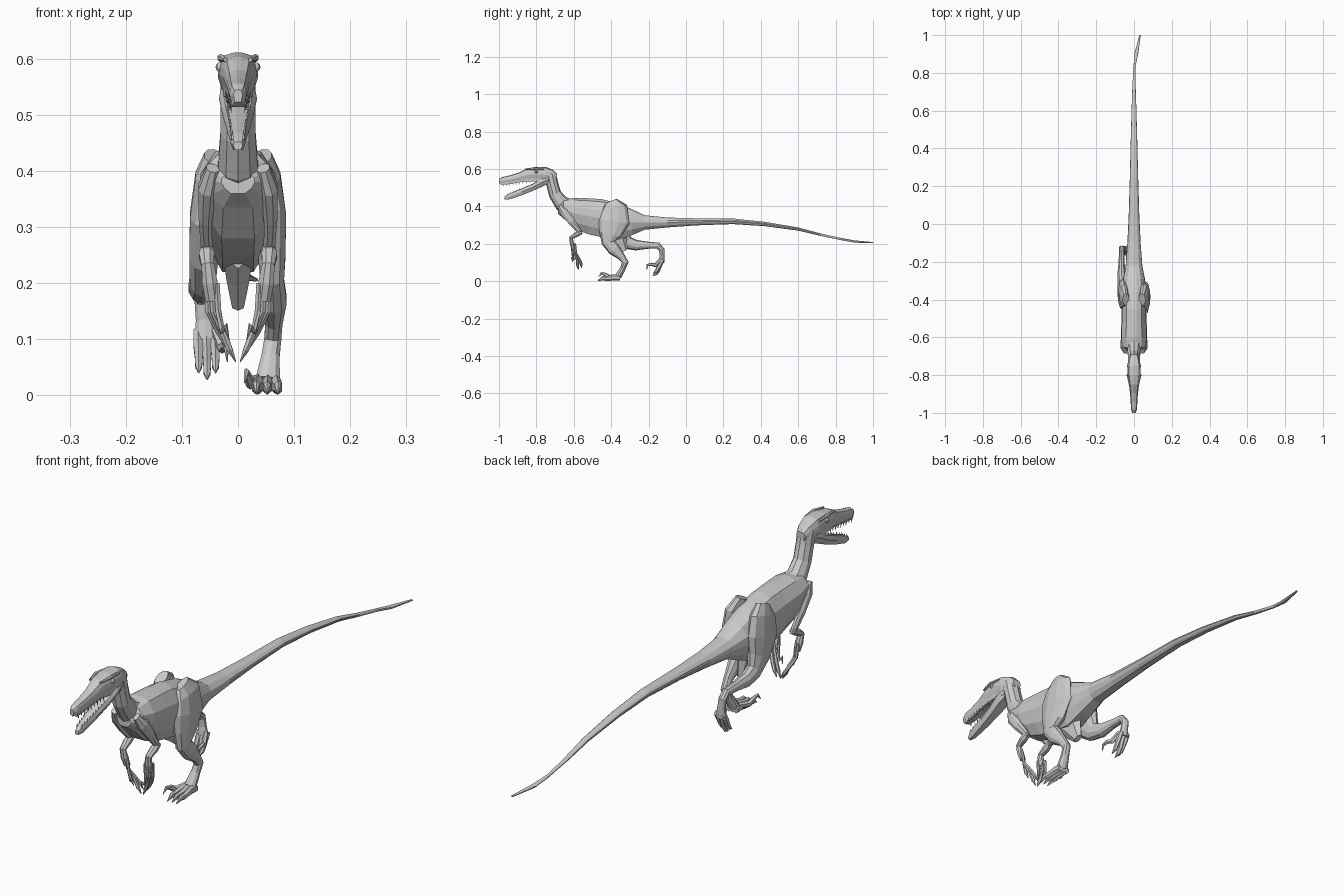
import bpy, bmesh
from math import cos, sin, pi
from mathutils import Vector


def loft(name, rings):
    """Skin a list of equal-sized point rings and cap both ends."""
    bm = bmesh.new()
    vs = [[bm.verts.new(p) for p in r] for r in rings]
    n = len(vs[0])
    for a, b in zip(vs, vs[1:]):
        for i in range(n):
            j = (i + 1) % n
            bm.faces.new((a[i], a[j], b[j], b[i]))
    bm.faces.new(vs[0])
    bm.faces.new(vs[-1])
    bmesh.ops.recalc_face_normals(bm, faces=bm.faces)
    me = bpy.data.meshes.new(name)
    bm.to_mesh(me)
    bm.free()
    ob = bpy.data.objects.new(name, me)
    bpy.context.collection.objects.link(ob)
    return ob


def tube(name, path, n=8, side=1):
    """Path points are x, y, z, half width across, half depth."""
    pts = [Vector((p[0] * side, p[1], p[2])) for p in path]
    rings = []
    for i, p in enumerate(pts):
        t = Vector()
        if i:
            t += (p - pts[i - 1]).normalized()
        if i < len(pts) - 1:
            t += (pts[i + 1] - p).normalized()
        t.normalize()
        across = (Vector((1, 0, 0)) - t * t.x).normalized()
        up = t.cross(across)
        rings.append([p + across * cos(2 * pi * (k + .5) / n) * path[i][3]
                      + up * sin(2 * pi * (k + .5) / n) * path[i][4] for k in range(n)])
    return loft(name, rings)


def hull(name, sections, bottom=.42, shoulder=.6):
    """Sections are y, top z, bottom z, half width, with an optional x shift."""
    rings = []
    for s in sections:
        y, zt, zb, w = s[:4]
        cx = s[4] if len(s) > 4 else 0
        h = zt - zb
        half = [(.2, 0), (shoulder, .07), (.95, .3), (1, .5), (.8, .78), (bottom, 1)]
        right = [(cx + a * w, y, zt - b * h) for a, b in half]
        left = [(cx - a * w, y, zt - b * h) for a, b in reversed(half)]
        rings.append(right + left)
    return loft(name, rings)


# Torso and tail
hull("torso_and_tail", [
    (-.685, .40, .36, .03), (-.655, .435, .335, .062), (-.60, .445, .28, .07),
    (-.52, .443, .25, .067), (-.45, .438, .235, .066), (-.36, .415, .22, .066),
    (-.29, .385, .245, .058), (-.22, .352, .275, .044), (-.10, .34, .287, .035),
    (.05, .336, .298, .028), (.25, .335, .305, .022), (.42, .317, .294, .018),
    (.60, .287, .270, .013), (.72, .255, .242, .009), (.83, .231, .219, .005, .002),
    (.90, .218, .206, .010, .012), (1.0, .209, .203, .004, .032)])
tube("pelvis_keel", [(0, -.40, .27, .03, .07), (0, -.36, .22, .024, .05),
                     (0, -.33, .16, .012, .02)], 6)

# Neck
tube("neck", [(0, -.60, .385, .05, .05), (0, -.665, .415, .037, .042),
              (0, -.70, .465, .033, .034), (0, -.715, .52, .033, .032),
              (0, -.725, .565, .033, .034), (0, -.75, .59, .027, .022)], 10)

# Skull and lower jaw
hull("skull", [
    (-1.0, .545, .523, .008), (-.985, .556, .514, .015), (-.94, .566, .519, .018),
    (-.895, .580, .528, .021), (-.85, .603, .533, .027), (-.80, .611, .532, .034),
    (-.75, .611, .525, .036), (-.71, .595, .53, .028), (-.69, .575, .545, .018)],
    bottom=.75, shoulder=.75)
hull("lower_jaw", [
    (-.97, .452, .437, .008), (-.945, .468, .437, .014), (-.88, .495, .458, .021),
    (-.82, .52, .482, .028), (-.77, .552, .505, .034), (-.725, .57, .525, .03)],
    bottom=.6, shoulder=.8)

# Brows, eyes and teeth
for s in (1, -1):
    tube("brow", [(.022, -.86, .598, .004, .004), (.031, -.81, .602, .006, .007),
                  (.031, -.76, .598, .004, .004)], 6, s)
    bpy.ops.mesh.primitive_uv_sphere_add(segments=8, ring_count=6, radius=.009,
                                         location=(s * .031, -.80, .585))
    bpy.context.object.name = "eye"
    for i in range(9):
        f = i / 8
        y = -.98 + .14 * f
        x = .012 + .009 * f
        z = .517 + .018 * f
        tube("upper_tooth", [(x, y, z + .006, .003, .004),
                             (x, y + .004, z - .014 + .003 * (i % 2), .0005, .0005)], 4, s)
        y = -.955 + .12 * f
        z = .462 + .045 * f
        tube("lower_tooth", [(x - .002, y, z - .006, .003, .004),
                             (x - .002, y + .004, z + .011, .0005, .0005)], 4, s)

# Arms with three clawed fingers
for s in (1, -1):
    tube("upper_arm", [(.045, -.675, .405, .012, .014), (.055, -.65, .37, .017, .026),
                       (.058, -.61, .315, .013, .02), (.056, -.572, .268, .011, .014),
                       (.055, -.56, .25, .008, .008)], 8, s)
    tube("forearm", [(.055, -.56, .262, .012, .012), (.056, -.585, .25, .015, .015),
                     (.054, -.615, .232, .012, .011), (.05, -.61, .20, .015, .012),
                     (.046, -.602, .17, .013, .01)], 8, s)
    for k, (dx, dy, tx, ty, tz) in enumerate([(-.009, -.01, .016, -.605, .10),
                                             (0, 0, .004, -.575, .06),
                                             (.009, .008, .008, -.557, .07)]):
        x, y = .047 + dx, -.602 + dy
        tube("finger", [(x, y, .20, .006, .006), (x - .003, y + .006, .15, .006, .006),
                        (x * .55 + tx * .45, (y + ty) / 2 + .006, .115, .007, .007),
                        (x * .25 + tx * .75, ty - .004, tz + .022, .006, .008),
                        (tx, ty, tz, .001, .001)], 6, s)

# Standing leg
tube("standing_leg", [
    (.043, -.40, .425, .018, .035), (.052, -.385, .39, .025, .07),
    (.058, -.385, .32, .029, .085), (.06, -.405, .25, .026, .06),
    (.061, -.415, .205, .022, .036), (.064, -.385, .17, .024, .034),
    (.064, -.345, .13, .016, .02), (.062, -.325, .10, .016, .018),
    (.058, -.337, .07, .017, .015), (.053, -.362, .025, .023, .018)], 10)
for x, tx in ((.037, .033), (.053, .052), (.068, .071)):
    tube("standing_toe", [(x, -.352, .017, .011, .015), (x, -.385, .02, .010, .017),
                          (tx, -.425, .014, .009, .013), (tx, -.445, .015, .007, .012),
                          (tx, -.472, .003, .001, .002)], 6)
tube("standing_sickle_claw", [
    (.035, -.365, .028, .008, .01), (.022, -.41, .022, .009, .012),
    (.017, -.43, .035, .007, .01), (.015, -.452, .042, .005, .007),
    (.012, -.468, .022, .001, .001)], 6)

# Raised leg
tube("raised_leg", [
    (-.043, -.40, .425, .018, .035), (-.052, -.385, .39, .025, .07),
    (-.058, -.375, .32, .029, .085), (-.061, -.35, .25, .027, .06),
    (-.063, -.315, .205, .024, .036), (-.066, -.265, .192, .023, .028),
    (-.066, -.205, .192, .017, .019), (-.065, -.15, .19, .015, .017),
    (-.063, -.13, .168, .015, .015), (-.06, -.128, .135, .016, .013),
    (-.057, -.13, .10, .022, .015)], 10)
for x, tx in ((-.041, -.04), (-.056, -.055), (-.071, -.07)):
    d = .012 if tx == -.055 else 0
    tube("raised_toe", [(x, -.125, .115, .010, .012), (x, -.138, .092, .010, .013),
                        (tx, -.15, .068 - d, .008, .011), (tx, -.16, .052 - d, .007, .009),
                        (tx, -.178, .04 - d, .001, .001)], 6)
tube("raised_sickle_claw", [
    (-.04, -.135, .115, .008, .01), (-.028, -.165, .085, .009, .011),
    (-.023, -.185, .09, .007, .009), (-.021, -.207, .085, .005, .007),
    (-.019, -.21, .06, .001, .001)], 6)
